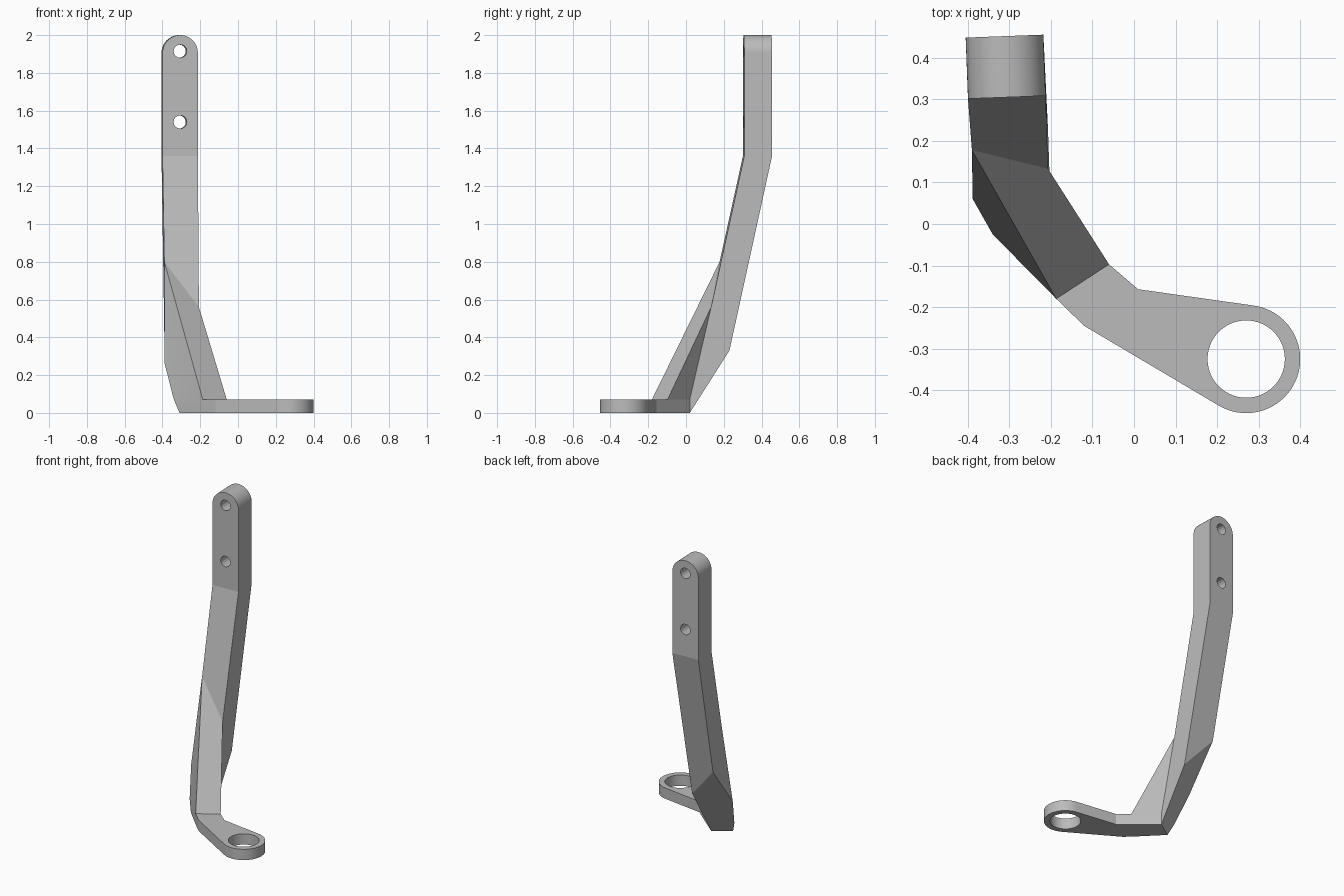
import bpy, bmesh
from math import sin, cos, radians
from mathutils import Vector

cube = bpy.data.objects.get("Cube")
if cube:
    bpy.data.objects.remove(cube, do_unlink=True)

grey = bpy.data.materials.new("plain_grey")
grey.use_nodes = True
colour = (0.5, 0.5, 0.5, 1)
grey.diffuse_color = colour
grey.node_tree.nodes["Principled BSDF"].inputs["Base Color"].default_value = colour

bm = bmesh.new()


def arc(cx, cy, r, start, end, n):
    """Points along an arc, both ends included."""
    angles = [radians(start + (end - start) * i / n) for i in range(n + 1)]
    return [(cx + r * cos(a), cy + r * sin(a)) for a in angles]


def circle(cx, cy, r, n):
    return arc(cx, cy, r, 0, 360, n)[:-1]


def slab(outline, holes, place):
    """Extruded outline with holes; the outline's first edge is left open for the arm."""
    sides = []
    for t in (0, 1):
        loops = [[bm.verts.new(place(a, b, t)) for a, b in pts] for pts in [outline] + holes]
        edges = [bm.edges.new((l[i - 1], l[i])) for l in loops for i in range(len(l))]
        bmesh.ops.triangle_fill(bm, use_beauty=True, edges=edges)
        sides.append(loops)
    for k, (low, high) in enumerate(zip(*sides)):
        for i in range(len(low)):
            j = (i + 1) % len(low)
            if k or i:
                bm.faces.new((low[i], low[j], high[j], high[i]))


# Upper mount: upright strap, slightly turned, with round top and two bolt holes
half, depth, bend, turn = 0.0935, 0.147, 1.36, 0.038


def strap(s, z, t):
    d = t * depth
    return Vector((-0.306 + s - turn * d, 0.305 + d + turn * s, z))


top = arc(0, 2 - half, half, 0, 180, 28)
slab([(-half, bend), (half, bend)] + top,
     [circle(0, z, 0.035, 16) for z in (1.915, 1.54)], strap)

# Foot plate: tapered tongue with a large ring at the end
thick = 0.072
heel_left, heel_right = (-0.187, -0.18), (-0.06, -0.097)
ring = (0.27, -0.325)
tongue = [heel_left, heel_right, (0.01, -0.157)]
tongue += arc(*ring, 0.13, 82, -120, 40) + [(-0.12, -0.245)]
slab(tongue, [circle(*ring, 0.093, 56)], lambda x, y, t: Vector((x, y, t * thick)))

# Bent arm joining the mount to the foot plate
points = {
    "top_fl": strap(-half, bend, 0), "top_fr": strap(half, bend, 0),
    "top_bl": strap(-half, bend, 1), "top_br": strap(half, bend, 1),
    "fold_fl": (-0.39, 0.178, 0.8), "fold_fr": (-0.207, 0.133, 0.56),
    "fold_bl": (-0.392, 0.275, 0.54), "fold_br": (-0.207, 0.23, 0.33),
    "heel_l": (*heel_left, thick), "heel_r": (*heel_right, thick),
    "heel_l0": (*heel_left, 0), "heel_r0": (*heel_right, 0),
    "back_r": (-0.2, 0.02, thick), "back_r0": (-0.2, 0.02, 0),
    "back_l": (-0.34, -0.025, thick), "back_l0": (-0.31, -0.055, 0),
    "corner": (-0.388, 0.06, 0.26),
}
v = {name: bm.verts.new(p) for name, p in points.items()}
for names in (
    "top_fl top_fr fold_fr fold_fl",
    "top_br top_bl fold_bl fold_br",
    "top_fr top_br fold_br fold_fr",
    "top_bl top_fl fold_fl fold_bl",
    "fold_fl fold_fr heel_r heel_l",
    "fold_fr fold_br back_r0 back_r",
    "fold_fr back_r heel_r",
    "fold_fl corner fold_bl",
    "fold_fl heel_l back_l corner",
    "fold_bl corner back_l back_l0 back_r0 fold_br",
    "heel_l heel_l0 back_l0 back_l",
    "heel_r back_r back_r0 heel_r0",
    "heel_l0 heel_r0 back_r0 back_l0",
):
    bm.faces.new([v[n] for n in names.split()])

# Weld the parts into one solid bracket
bmesh.ops.remove_doubles(bm, verts=bm.verts[:], dist=0.0005)
bmesh.ops.recalc_face_normals(bm, faces=bm.faces[:])
mesh = bpy.data.meshes.new("bracket_arm")
bm.to_mesh(mesh)
bm.free()
mesh.materials.append(grey)
bracket = bpy.data.objects.new("bracket_arm", mesh)
bpy.context.collection.objects.link(bracket)
bpy.ops.object.select_all(action="DESELECT")
bracket.select_set(True)
bpy.context.view_layer.objects.active = bracket
bpy.ops.object.shade_smooth_by_angle(angle=radians(9))
